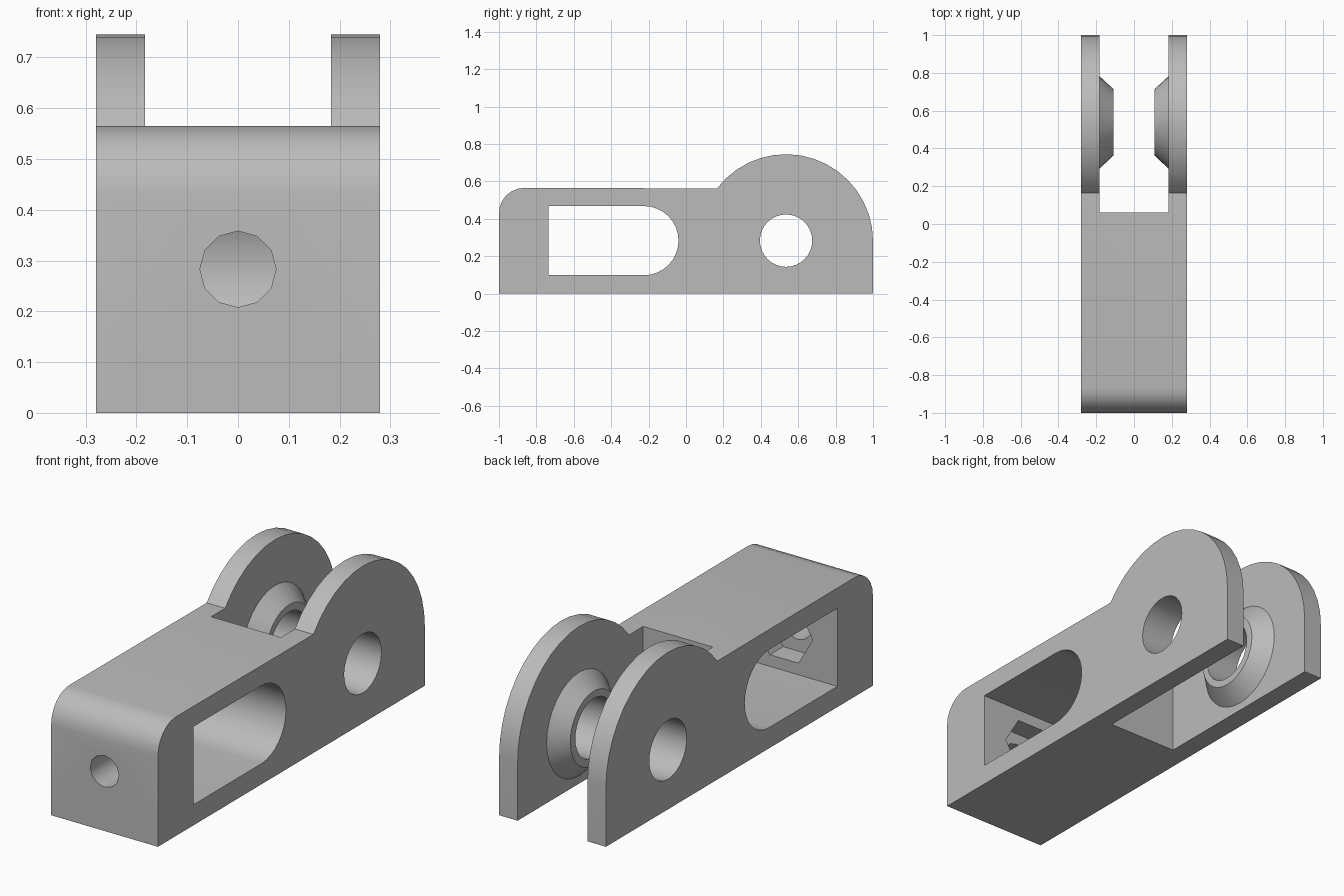
import bpy, bmesh
from math import sin, cos, pi, radians, asin
from mathutils import Matrix

cube = bpy.data.objects.get("Cube")
if cube:
    bpy.data.objects.remove(cube, do_unlink=True)

HALF_W = 0.28
BODY_H = 0.565
MID_Z = 0.283
PIVOT_Y = 0.535
EAR_R = 0.465
GAP = 0.183

grey = bpy.data.materials.new("plain grey")
grey.use_nodes = True
colour = (0.5, 0.5, 0.5, 1)
grey.diffuse_color = colour
grey.node_tree.nodes["Principled BSDF"].inputs["Base Color"].default_value = colour


def to_object(name, bm):
    bmesh.ops.recalc_face_normals(bm, faces=bm.faces)
    mesh = bpy.data.meshes.new(name)
    bm.to_mesh(mesh)
    bm.free()
    mesh.materials.append(grey)
    ob = bpy.data.objects.new(name, mesh)
    bpy.context.collection.objects.link(ob)
    return ob


def arc(cy, cz, r, start, end, n):
    steps = [start + (end - start) * i / n for i in range(n + 1)]
    return [(cy + r * cos(a), cz + r * sin(a)) for a in steps]


def extrude_profile(name, points, half):
    """Side profile in y and z, extruded across x."""
    bm = bmesh.new()
    face = bm.faces.new([bm.verts.new((-half, y, z)) for y, z in points])
    new = bmesh.ops.extrude_face_region(bm, geom=[face])["geom"]
    verts = [v for v in new if isinstance(v, bmesh.types.BMVert)]
    bmesh.ops.translate(bm, verts=verts, vec=(2 * half, 0, 0))
    return to_object(name, bm)


def cylinder(name, axis, centre, r1, r2, depth, sides, turn=0):
    """Cylinder or cone along x or y; r1 is at the low end of the axis."""
    bm = bmesh.new()
    tilt = Matrix.Rotation(pi / 2, 4, 'Y') if axis == 'X' else Matrix.Rotation(-pi / 2, 4, 'X')
    bmesh.ops.create_cone(bm, cap_ends=True, segments=sides, radius1=r1, radius2=r2, depth=depth,
                          matrix=Matrix.Translation(centre) @ tilt @ Matrix.Rotation(turn, 4, 'Z'))
    return to_object(name, bm)


def combine(target, tool, operation):
    mod = target.modifiers.new(operation.lower(), 'BOOLEAN')
    mod.operation, mod.solver, mod.object = operation, 'EXACT', tool
    bpy.context.view_layer.objects.active = target
    bpy.ops.object.modifier_apply(modifier=mod.name)
    bpy.data.objects.remove(tool, do_unlink=True)


# Body with rounded front edge and round ears at the back
f = 0.135
outline = [(1, 0), (-1, 0)]
outline += arc(-1 + f, BODY_H - f, f, pi, pi / 2, 6)
outline += arc(PIVOT_Y, MID_Z - 0.003, EAR_R, pi - asin((BODY_H - MID_Z) / EAR_R), 0, 16)
body = extrude_profile("clevis_body", outline, HALF_W)

# Fork gap between the ears
gap = extrude_profile("gap_cutter", [(0.06, -1), (2, -1), (2, 2), (0.06, 2)], GAP)
combine(body, gap, 'DIFFERENCE')

# Conical bosses on the inner faces of the ears
tip, base, tip_r, base_r = 0.108, GAP + 0.02, 0.175, 0.264
for side in (1, -1):
    r1, r2 = (tip_r, base_r) if side > 0 else (base_r, tip_r)
    boss = cylinder("boss", 'X', (side * (tip + base) / 2, PIVOT_Y + 0.003, MID_Z),
                    r1, r2, base - tip, 32)
    combine(body, boss, 'UNION')

# Pivot hole through ears and bosses
combine(body, cylinder("pivot_cutter", 'X', (0, PIVOT_Y, MID_Z), 0.14, 0.14, 2, 32), 'DIFFERENCE')

# Side window with a round back end
r = 0.185
window = [(-0.735, MID_Z + r), (-0.735, MID_Z - r)] + arc(-0.225, MID_Z, r, -pi / 2, pi / 2, 16)
combine(body, extrude_profile("window_cutter", window, 1), 'DIFFERENCE')

# Bolt hole in the front wall, with a hexagonal nut pocket behind it
combine(body, cylinder("bolt_cutter", 'Y', (0, -0.8, MID_Z), 0.075, 0.075, 0.6, 12), 'DIFFERENCE')
combine(body, cylinder("nut_cutter", 'Y', (0, -0.735, MID_Z), 0.15, 0.15, 0.2, 6, pi / 2), 'DIFFERENCE')

# Smooth curves, sharp edges
bpy.ops.object.select_all(action='DESELECT')
body.select_set(True)
bpy.context.view_layer.objects.active = body
bpy.ops.object.shade_smooth_by_angle(angle=radians(31))
